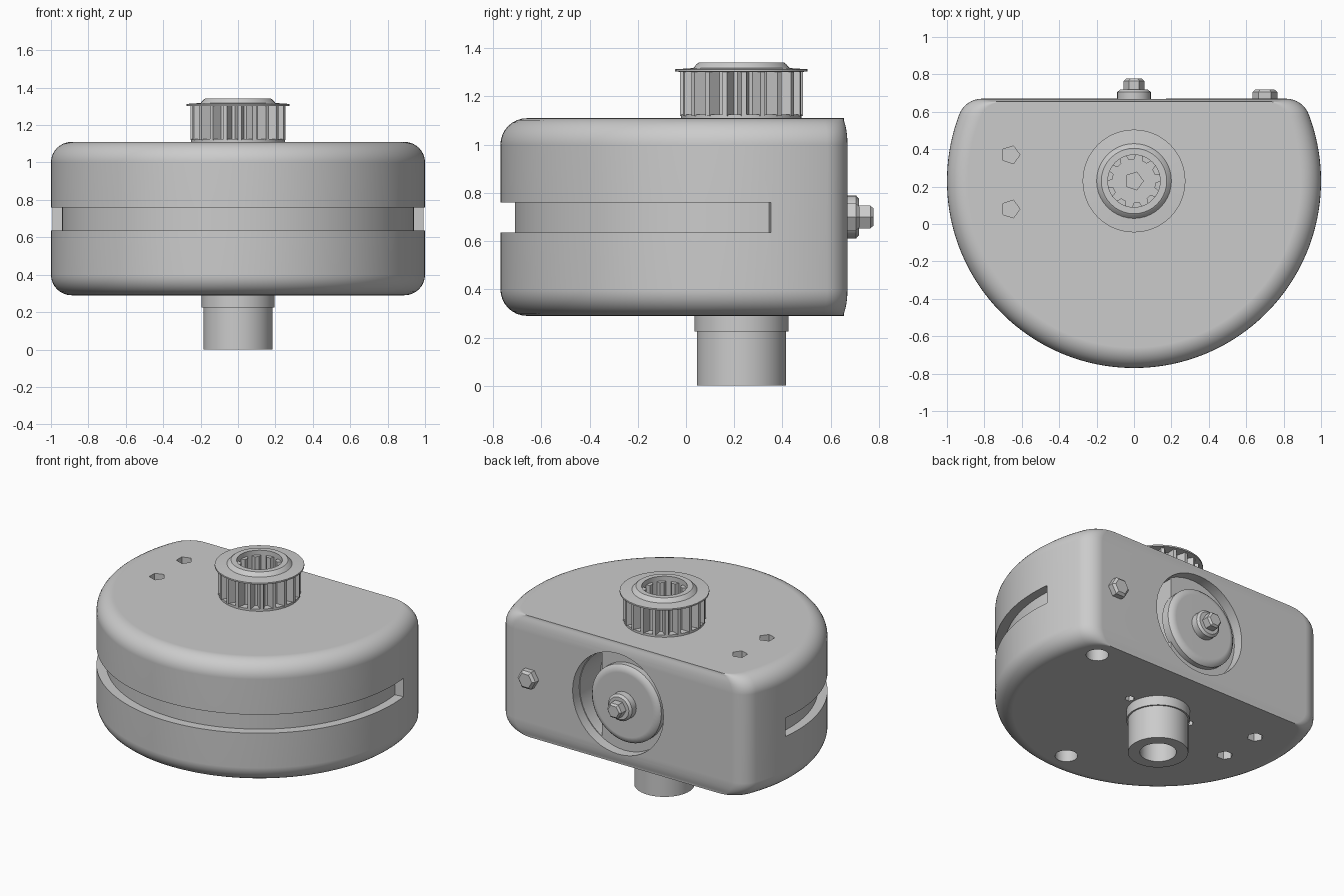
import bpy, bmesh
from math import sin, cos, pi, radians, sqrt, atan2
from mathutils import Matrix

if "Cube" in bpy.data.objects:
    bpy.data.objects.remove(bpy.data.objects["Cube"])

grey = bpy.data.materials.new("plain grey")
grey.use_nodes = True
GREY = (0.6, 0.6, 0.6, 1)
grey.diffuse_color = GREY
grey.node_tree.nodes["Principled BSDF"].inputs["Base Color"].default_value = GREY

CY = 0.23          # axis of the round body, spindle and pulley
BACK = 0.67        # flat rear face
MID = 0.70         # height of the rear bolts


def loft(name, rings, loop=False):
    """Skin equal-length rings; cap the ends or join last to first."""
    bm = bmesh.new()
    vs = [[bm.verts.new(p) for p in r] for r in rings]
    n = len(vs[0])
    pairs = list(zip(vs, vs[1:])) + ([(vs[-1], vs[0])] if loop else [])
    for a, b in pairs:
        for i in range(n):
            j = (i + 1) % n
            bm.faces.new((a[i], a[j], b[j], b[i]))
    if not loop:
        bm.faces.new(vs[0][::-1])
        bm.faces.new(vs[-1])
    bmesh.ops.recalc_face_normals(bm, faces=bm.faces)
    me = bpy.data.meshes.new(name)
    bm.to_mesh(me)
    bm.free()
    me.materials.append(grey)
    ob = bpy.data.objects.new(name, me)
    bpy.context.collection.objects.link(ob)
    return ob


def ring(r, z, n=64, x=0, y=CY):
    return [(x + r * cos(2 * pi * i / n), y + r * sin(2 * pi * i / n), z) for i in range(n)]


def toothed(lo, hi, z, teeth, n=80):
    """Ring alternating between two radii."""
    per = n // teeth
    pts = []
    for i in range(n):
        r = hi if i % per < per / 2 else lo
        a = 2 * pi * i / n
        pts.append((r * cos(a), CY + r * sin(a), z))
    return pts


def lathe(name, profile, n=64, x=0, y=CY, loop=False):
    return loft(name, [ring(r, z, n, x, y) for r, z in profile], loop)


def rear(name, profile, n=48, x=0.0):
    """Turned part whose axis runs along y at the rear; profile is (radius, y)."""
    ob = lathe(name, profile, n, 0, 0)
    ob.data.transform(Matrix.Translation((x, 0, MID)) @ Matrix.Rotation(-pi / 2, 4, "X"))
    return ob


def cut(body, cutters):
    for c in cutters:
        c.hide_render = True
        m = body.modifiers.new("cut", "BOOLEAN")
        m.operation, m.solver, m.object = "DIFFERENCE", "EXACT", c
    deps = bpy.context.evaluated_depsgraph_get()
    me = bpy.data.meshes.new_from_object(body.evaluated_get(deps))
    body.modifiers.clear()
    body.data = me
    for c in cutters:
        bpy.data.objects.remove(c)


def smooth(ob, angle=30):
    bpy.ops.object.select_all(action="DESELECT")
    ob.select_set(True)
    bpy.context.view_layer.objects.active = ob
    bpy.ops.object.shade_smooth_by_angle(angle=radians(angle))
    ob.modifiers.new("even normals", "WEIGHTED_NORMAL").keep_sharp = True


# Housing: a disc cut flat at the rear, with rounded corners and rims
def outline(d, z):
    R, c, yb = 1 - d, 0.13, BACK - min(d * 0.25, 0.015)
    fy = yb - c - CY
    fx = sqrt((R - c) ** 2 - fy ** 2)
    a = atan2(fy, fx)
    pts = []
    for i in range(97):
        t = pi - a + (pi + 2 * a) * i / 96
        pts.append((R * cos(t), CY + R * sin(t), z))
    for side in (1, -1):
        for i in range(1, 9):
            k = i / 8 if side > 0 else 1 - (i - 1) / 8
            t = a + (pi / 2 - a) * k
            pts.append((side * (fx + c * cos(t)), CY + fy + c * sin(t), z))
    return pts


F, LOW, TOP = 0.11, 0.29, 1.11
steps = [pi / 2 * i / 8 for i in range(9)]
rings = [outline(F * (1 - sin(t)), LOW + F * (1 - cos(t))) for t in steps]
rings += [outline(F * (1 - cos(t)), TOP - F * (1 - sin(t))) for t in steps]
housing = loft("housing", rings)

# Groove around the front
angles = [radians(173 + 194 * i / 96) for i in range(97)]
groove = loft("groove_cutter", [
    [(r * cos(a), CY + r * sin(a), z) for a in angles]
    + [(q * cos(a), CY + q * sin(a), z) for a in reversed(angles)]
    for r, q, z in ((0.94, 1.2, 0.635), (0.94, 1.2, 0.76))])

# Rear recess with its deeper pocket on one side
recess = rear("recess_cutter", [(0.34, 0.60), (0.34, 0.8)], x=0.04)
arc = [radians(-60 + 120 * i / 24) for i in range(25)]
pocket = loft("pocket_cutter", [
    [(0.04 + 0.335 * cos(a), y, MID + 0.335 * sin(a)) for a in arc] for y in (0.38, 0.64)])

# Screw holes through the plates and the spindle bores
cutters = [groove, recess, pocket]
for x, y, r, lo, hi, n in (
        (-0.66, 0.37, 0.05, 0.2, 0.4, 6), (-0.66, 0.08, 0.05, 0.2, 0.4, 6),
        (-0.66, 0.37, 0.05, 1.0, 1.2, 5), (-0.66, 0.08, 0.05, 1.0, 1.2, 5),
        (0.73, 0.52, 0.07, 0.2, 0.42, 16), (0.08, -0.55, 0.07, 0.2, 0.42, 16),
        (0.235, 0.24, 0.03, 0.2, 0.35, 6), (-0.235, 0.24, 0.03, 0.2, 0.35, 6),
        (0, CY, 0.112, 0.2, 0.55, 32), (0, CY, 0.05, 0.95, 1.2, 5)):
    cutters.append(lathe("hole_cutter", [(r, lo), (r, hi)], n, x, y))
cut(housing, cutters)

# Output spindle below
spindle = lathe("spindle", [(0.112, 0), (0.185, 0), (0.185, 0.225), (0.195, 0.225),
                            (0.195, 0.295), (0.112, 0.295)], loop=True)

# Toothed pulley on top, with flanges and a splined bore
teeth = loft("pulley_teeth", [toothed(0.20, 0.255, 1.12, 20), toothed(0.20, 0.255, 1.31, 20),
                              toothed(0.115, 0.14, 1.31, 10), toothed(0.115, 0.14, 1.12, 10)], True)
lower_flange = lathe("pulley_lower_flange", [(0.14, 1.105), (0.25, 1.105), (0.25, 1.125),
                                             (0.14, 1.125)], 40, loop=True)
upper_flange = lathe("pulley_upper_flange", [(0.14, 1.30), (0.275, 1.303), (0.275, 1.313), (0.20, 1.318),
                                             (0.185, 1.335), (0.175, 1.342), (0.14, 1.342)], 40, loop=True)

# Rear cover disc and bolts
cover = rear("cover_disc", [(0.26, 0.58), (0.26, 0.635), (0.245, 0.65), (0.215, 0.66)])
washer = rear("bolt_washer", [(0.09, 0.63), (0.09, 0.705), (0.075, 0.718)], 24)
bolt = rear("centre_bolt", [(0.055, 0.70), (0.055, 0.765), (0.042, 0.777)], 6)
side_bolt = rear("side_bolt", [(0.067, 0.65), (0.067, 0.705), (0.05, 0.72)], 6, 0.70)

for ob in (housing, spindle, upper_flange, lower_flange, cover, washer):
    smooth(ob)
